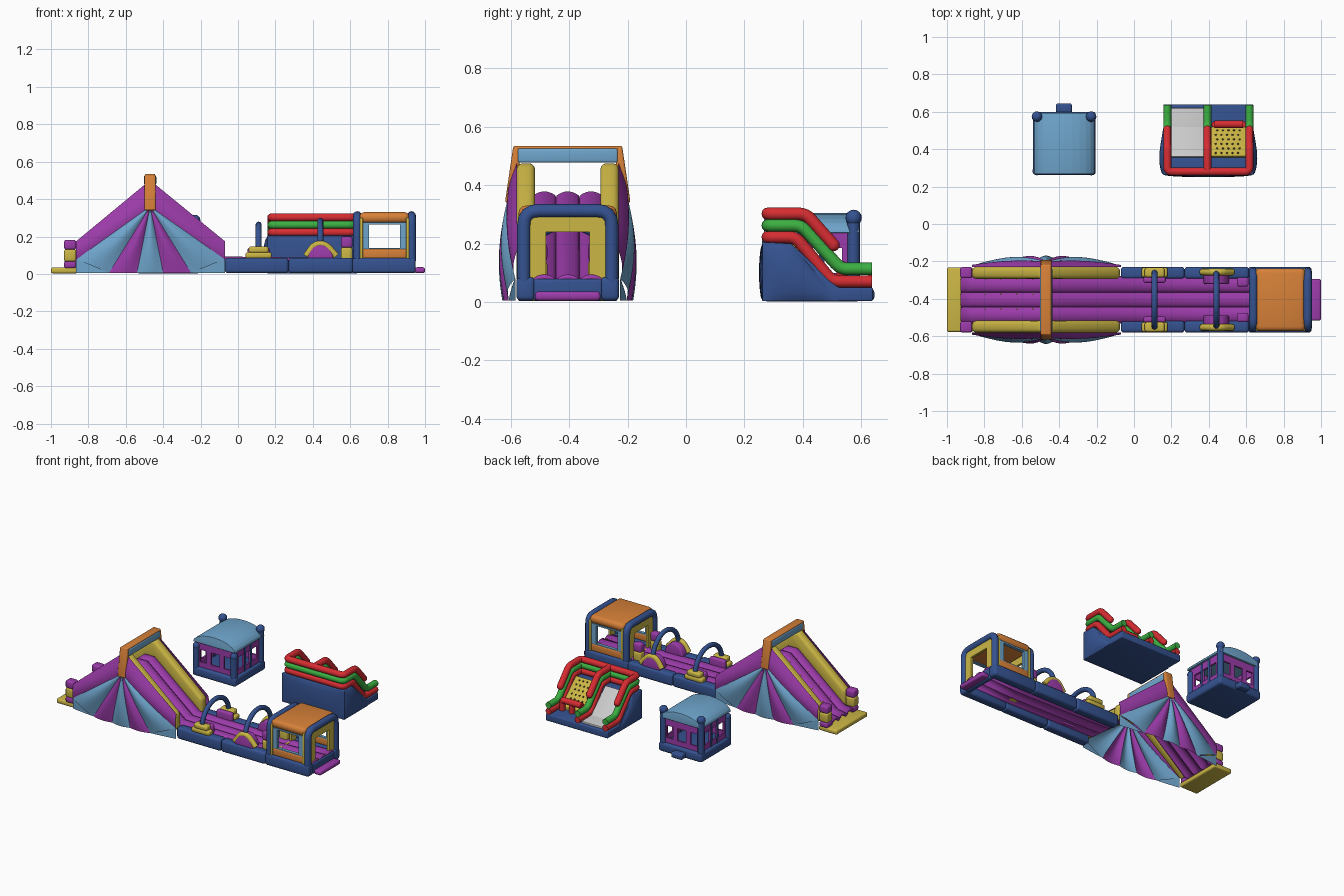
import bpy, bmesh
from math import sin, cos, pi, radians
from mathutils import Vector

if "Cube" in bpy.data.objects:
    bpy.data.objects.remove(bpy.data.objects["Cube"])

COL = dict(blue=(.035, .085, .28), purple=(.33, .045, .4), yellow=(.6, .47, .06), sky=(.16, .38, .61),
           orange=(.68, .22, .04), red=(.68, .026, .032), green=(.045, .43, .053), dark=(.08, .06, .02))
MATS = {}
for k, c in COL.items():
    MATS[k] = bpy.data.materials.new(k)
    MATS[k].diffuse_color = (*c, 1)
C = -.405  # centre line of the obstacle course


def finish(name, bm, col, angle=35):
    bmesh.ops.recalc_face_normals(bm, faces=bm.faces)
    me = bpy.data.meshes.new(name)
    bm.to_mesh(me)
    bm.free()
    return finish_mesh(name, me, col, angle)


def finish_mesh(name, me, col, angle=35):
    me.materials.clear()
    if col:
        me.materials.append(MATS[col])
    for p in me.polygons:
        p.use_smooth = True
        p.material_index = 0
    me.set_sharp_from_angle(angle=radians(angle))
    ob = bpy.data.objects.new(name, me)
    bpy.context.collection.objects.link(ob)
    return ob


def prism(name, pts, axis, a, b, col, bev=.012):
    """Extrude a profile along x (points y,z) or y (points x,z)."""
    bm = bmesh.new()
    P = (lambda p, t: (t, p[0], p[1])) if axis == 'x' else (lambda p, t: (p[0], t, p[1]))
    lo, hi = ([bm.verts.new(P(p, t)) for p in pts] for t in (a, b))
    bm.faces.new(lo)
    bm.faces.new(hi)
    for i in range(len(pts)):
        j = (i + 1) % len(pts)
        bm.faces.new((lo[i], lo[j], hi[j], hi[i]))
    bmesh.ops.recalc_face_normals(bm, faces=bm.faces)
    if bev:
        bmesh.ops.bevel(bm, geom=bm.edges[:], offset=bev, segments=3, profile=.5, affect='EDGES', clamp_overlap=True)
    return finish(name, bm, col)


def box(name, x0, x1, y0, y1, z0, z1, col, bev=.012):
    return prism(name, [(x0, z0), (x1, z0), (x1, z1), (x0, z1)], 'y', min(y0, y1), max(y0, y1), col, bev)


def side(name, x0, x1, d0, d1, z0, z1, col, bev=.012):
    """A box on both sides of the course, d = distance from its centre line."""
    for s in (-1, 1):
        box(name, x0, x1, C + s * d0, C + s * d1, z0, z1, col, bev)


def tube(name, pts, r, col, rnd=.025):
    """Round tube along a path with softened corners."""
    P = [Vector(p) for p in pts]
    out = [P[0]]
    for a, b, c in zip(P, P[1:], P[2:]):
        e = b + (a - b).normalized() * min(rnd, (a - b).length * .45)
        f = b + (c - b).normalized() * min(rnd, (c - b).length * .45)
        out += [e * (1 - t) ** 2 + b * 2 * t * (1 - t) + f * t * t for t in (0, .25, .5, .75, 1)]
    out.append(P[-1])
    cu = bpy.data.curves.new(name, 'CURVE')
    cu.dimensions, cu.bevel_depth, cu.bevel_resolution, cu.use_fill_caps = '3D', r, 4, True
    sp = cu.splines.new('POLY')
    sp.points.add(len(out) - 1)
    for q, p in zip(sp.points, out):
        q.co = (*p, 1)
    tmp = bpy.data.objects.new(name, cu)
    me = bpy.data.meshes.new_from_object(tmp)
    bpy.data.objects.remove(tmp)
    return finish_mesh(name, me, col, 50)


def patch(name, a, b, c, d, offset, col, n=14):
    """Bilinear sheet a-b (v=0) to c-d (v=1), pushed out by offset(point,u,v)."""
    a, b, c, d = map(Vector, (a, b, c, d))
    bm = bmesh.new()
    g = []
    for j in range(n + 1):
        for i in range(n + 1):
            u, v = i / n, j / n
            p = a.lerp(b, u).lerp(c.lerp(d, u), v)
            g.append(bm.verts.new(p + Vector(offset(p, u, v))))
    for j in range(n):
        for i in range(n):
            k = j * (n + 1) + i
            bm.faces.new((g[k], g[k + 1], g[k + n + 2], g[k + n + 1]))
    bmesh.ops.remove_doubles(bm, verts=bm.verts, dist=1e-4)
    return finish(name, bm, col, 60)


def ball(name, p, r, col, seg=16):
    bm = bmesh.new()
    bmesh.ops.create_uvsphere(bm, u_segments=seg, v_segments=seg // 2, radius=r)
    bmesh.ops.translate(bm, verts=bm.verts, vec=p)
    return finish(name, bm, col, 80)


def wall(name, axis, t0, t1, us, zs, col):
    """Wall with holes: us = edge, hole, hole..., edge; zs = bottom, sill, head, top."""
    rects = [(us[0], us[-1], zs[0], zs[1]), (us[0], us[-1], zs[2], zs[3])]
    rects += [(us[i], us[i + 1], zs[1], zs[2]) for i in range(0, len(us), 2)]
    for a, b, z0, z1 in rects:
        if z1 > z0:
            prism(name, [(a, z0), (b, z0), (b, z1), (a, z1)], axis, t0, t1, col, 0)


# ---- obstacle course: entry mat, posts, scalloped running surface
box('entry_mat', -1, -.86, C - .172, C + .172, .003, .035, 'yellow', .01)
side('entry_post_foot', -.93, -.865, .115, .175, .03, .068, 'purple')
side('entry_post_mid', -.93, -.865, .115, .175, .066, .132, 'yellow')
side('entry_post_top', -.93, -.865, .115, .175, .13, .182, 'purple')
path = [(-.925, .04), (-.86, .05), (-.5, .345), (-.44, .345), (-.09, .06), (.62, .05), (.94, .06)]
bm, rows, N = bmesh.new(), [], 30
for x, z in path:
    rows.append([bm.verts.new((x, C - .12 + .24 * i / N, z + .024 * abs(sin(3 * pi * i / N)) ** .6)) for i in range(N + 1)])
for r, q in zip(rows, rows[1:]):
    for i in range(N):
        bm.faces.new((r[i], r[i + 1], q[i + 1], q[i]))
run = finish('running_surface', bm, 'purple', 40)
sol = run.modifiers.new('thick', 'SOLIDIFY')
sol.thickness, sol.offset = .02, 0
for i in range(8):
    for k in range(6):
        t = (i + .6) / 8.5
        ball('climb_knob', (-.86 + .36 * t, C - .1 + .04 * k + .01 * (i % 2), .072 + .295 * t), .006, 'yellow', 8)

# ---- A-frame: rails, bulging striped sides, ridge beam
rail = [(-.865, .05), (-.865, .165), (-.5, .475), (-.44, .475), (-.075, .165), (-.075, .05), (-.44, .33), (-.5, .33)]
rays = [(-.865, .03), (-.69, 0.005), (-.54, 0.005), (-.40, 0.005), (-.25, 0.005), (-.07, .03)]
for s in (-1, 1):
    prism('slide_rail', rail, 'y', C + s * .112, C + s * .175, 'yellow', .02)

    def env(p):
        return .174 + .042 * max(0, 1 - ((p.x + .47) / .43) ** 2) * (1 - ((p.z - .13) / .42) ** 2)

    def fan(p, u, v):
        return (0, C + s * (env(p) + .02 * sin(pi * u) * sin(pi * min(1, v * 1.0) * .8)), 0)

    def band(p, u, v):
        return (0, C + s * (.174 + (env(p) - .174) * sin(pi / 2 * v) + .008 * sin(pi * v)), 0)
    apex = (-.47, 0, .36)
    edge = [(-.865, 0, .08)] + [(x, 0, z) for x, z in rays[1:-1]] + [(-.07, 0, .08)]
    for i in range(5):
        patch('side_stripe', apex, apex, edge[i], edge[i + 1], fan, ('sky', 'purple')[i % 2])
    for ex, sx in ((-.865, -.69), (-.07, -.25)):
        patch('side_stripe_foot', (ex, 0, .08), (ex, 0, .08), (ex, 0, .005), (sx, 0, .005),
              lambda p, u, v: (0, C + s * env(p), 0), 'sky')
    for ex, tx in ((-.865, -.49), (-.07, -.45)):
        patch('side_band', (ex, 0, .175), (tx, 0, .485), (ex, 0, .075), apex, band, 'purple')
    prism('ridge_post', [(C + s * .165, .34), (C + s * .215, .34), (C + s * .187, .53), (C + s * .165, .53)],
          'x', -.5, -.44, 'orange', .008)
box('ridge_beam', -.503, -.437, C - .172, C + .172, .477, .526, 'sky', .008)
box('ridge_cap', -.498, -.442, C - .187, C + .187, .518, .534, 'orange', .006)

# ---- low run: side tubes, two arches with their feet, gate posts
for x0, x1 in ((-.07, .27), (.27, .615), (.61, .95)):
    side('base_side', x0, x1, .112, .176, .004, .086, 'blue', .016)
for x, top in ((.11, .28), (.44, .30)):
    r = .016
    tube('arch', [(x, C + .145 * cos(pi * i / 16), .13 + (top - .13 - r) * sin(pi * i / 16)) for i in range(17)], r, 'blue', .005)
    for s in (-1, 1):
        tube('arch_leg', [(x, C + s * .145, .08), (x, C + s * .145, .135)], r, 'blue')
side('arch_foot_low', .04, .18, .12, .172, .082, .116, 'yellow')
side('arch_foot_high', .057, .163, .12, .172, .112, .147, 'yellow')
side('arch_foot_inner', .05, .17, .09, .122, .06, .14, 'purple')
for s in (-1, 1):
    hump = [(.44 + .07 * cos(pi * i / 10), .08 + .08 * sin(pi * i / 10)) for i in range(11)]
    prism('hump', hump, 'y', C + s * .085, C + s * .165, 'purple', .008)
    tube('hump_trim', [(.365, C + s * .148, .095), (.405, C + s * .148, .152), (.44, C + s * .148, .162),
                       (.475, C + s * .148, .152), (.525, C + s * .148, .095)], .018, 'yellow')
side('gate_post_low', .55, .612, .07, .12, .06, .142, 'yellow')
side('gate_post_top', .55, .612, .07, .12, .14, .2, 'purple')

# ---- covered room at the end
for x in (.638, .928):
    tube('room_frame', [(x, C - .15, .07), (x, C - .15, .312), (x, C + .15, .312), (x, C + .15, .07)], .0235, 'blue', .05)
    wall('room_end_wall', 'x', x - .008, x + .008, [C - .14, C - .075, C + .075, C + .14], (.08, .081, .24, .315), 'yellow')
box('room_roof', .65, .916, C - .168, C + .168, .272, .33, 'orange', .025)
box('end_sill', .91, .948, C - .12, C + .12, .004, .08, 'blue')
for s in (-1, 1):
    wall('room_side_wall', 'y', C + s * .14, C + s * .162, [.665, .70, .865, .902], (.13, .138, .265, .275), 'sky')
side('room_side_sill', .655, .912, .14, .165, .08, .137, 'orange')
for x in (.66, .907):
    side('room_trim', x - .008, x + .008, .14, .168, .08, .3, 'yellow', .003)
box('exit_step', .945, 1, C - .112, C + .112, .004, .036, 'purple')

# ---- bounce house
X0, X1, Y0, Y1 = -.54, -.205, .262, .6
XM = (X0 + X1) / 2
box('house_base', X0, X1, Y0, Y1, .002, .065, 'blue', .015)
box('house_step', -.418, -.332, .59, .645, .005, .045, 'blue')
ux = [X0 + .025, -.49, -.44, -.405, -.34, -.305, -.255, X1 - .025]
uy = [Y0 + .025, .325, .385, .405, .455, .475, .535, Y1 - .025]
for y in (.282, .568):
    wall('house_wall', 'y', y, y + .012, ux, (.06, .1, .185, .235), 'purple')
    arc = [(XM + .145 * cos(pi * i / 12), .232 + .055 * sin(pi * i / 12)) for i in range(13)]
    prism('house_gable', arc, 'y', y, y + .012, 'purple', 0)
for x in (X0 + .02, X1 - .032):
    wall('house_wall', 'x', x, x + .012, uy, (.06, .1, .185, .24), 'purple')
    for y in (.395, .465):
        box('house_wall_rib', x - .004, x + .016, y - .01, y + .01, .06, .235, 'blue', .004)
roof = [(XM + .162 * cos(pi * i / 12), .236 + .068 * sin(pi * i / 12)) for i in range(13)]
prism('house_roof', roof, 'y', Y0 + .005, Y1 - .006, 'sky', .003)
for x in (-.519, -.229):
    for y, zt, r in ((.284, .205, .024), (.574, .288, .028)):
        tube('house_post', [(x, y, .02), (x, y, zt)], .022, 'blue')
        ball('house_post_ball', (x, y, zt), r, 'blue')

# ---- double slide
prism('slide_body', [(.262, .003), (.262, .205), (.36, .2), (.52, .05), (.64, .05), (.64, .003)], 'x', .157, .637, 'blue', .006)
for x, s in ((.157, -1), (.637, 1)):
    patch('slide_side_bulge', (x, .262, .003), (x, .525, .003), (x, .262, .2), (x, .36, .2),
          lambda p, u, v: (s * .022 * (sin(pi * u) * sin(pi * v)) ** .6 if 0 < u < 1 and 0 < v < 1 else 0, 0, 0), 'blue')
patch('slide_front_bulge', (.157, .262, .003), (.637, .262, .003), (.157, .262, .2), (.637, .262, .2),
      lambda p, u, v: (0, -.012 * max(0, sin(pi * u) * sin(pi * v)) ** .5, 0), 'blue')
lines = [('red', [(.637, .07), (.50, .07), (.375, .222), (.28, .222)]),
         ('green', [(.637, .113), (.53, .113), (.395, .262), (.28, .262)]),
         ('red', [(.505, .195), (.41, .302), (.28, .302)])]
for i, (col, prof) in enumerate(lines):
    L = [(.178, y, z) for y, z in prof]
    tube('slide_wall_tube', L + [(.617, y, z) for x, y, z in reversed(L)], .0215, col)
    tube('slide_divider_tube', [(.392, y, z) for y, z in prof], .0215, col)
    if i == 2:
        for x in (.178, .392, .617):
            ball('slide_tube_end', (x, .505, .195), .0215, col)
prism('slide_lane', [(.355, .195), (.36, .213), (.515, .064), (.62, .062), (.62, .045), (.5, .045)], 'x', .2, .372, None, .004)
prism('climb_wall', [(.355, .195), (.362, .222), (.52, .075), (.52, .045), (.5, .045)], 'x', .412, .597, 'yellow', .004)
for i in range(6):
    for k in range(5):
        t = (i + .7) / 6.5
        ball('climb_hold', (.437 + .03 * k + .008 * (i % 2), .362 + .158 * t, .222 - .147 * t), .006, 'dark', 8)
tube('barrier_top', [(.43, .533, .12), (.583, .533, .12)], .021, 'red')
for x in (.433, .507, .581):
    tube('barrier_post', [(x, .533, .045), (x, .533, .12)], .018, 'red')

for m in bpy.data.materials:
    if m.users and not m.is_grease_pencil:
        m.use_nodes = True
        m.node_tree.nodes["Principled BSDF"].inputs["Base Color"].default_value = m.diffuse_color
